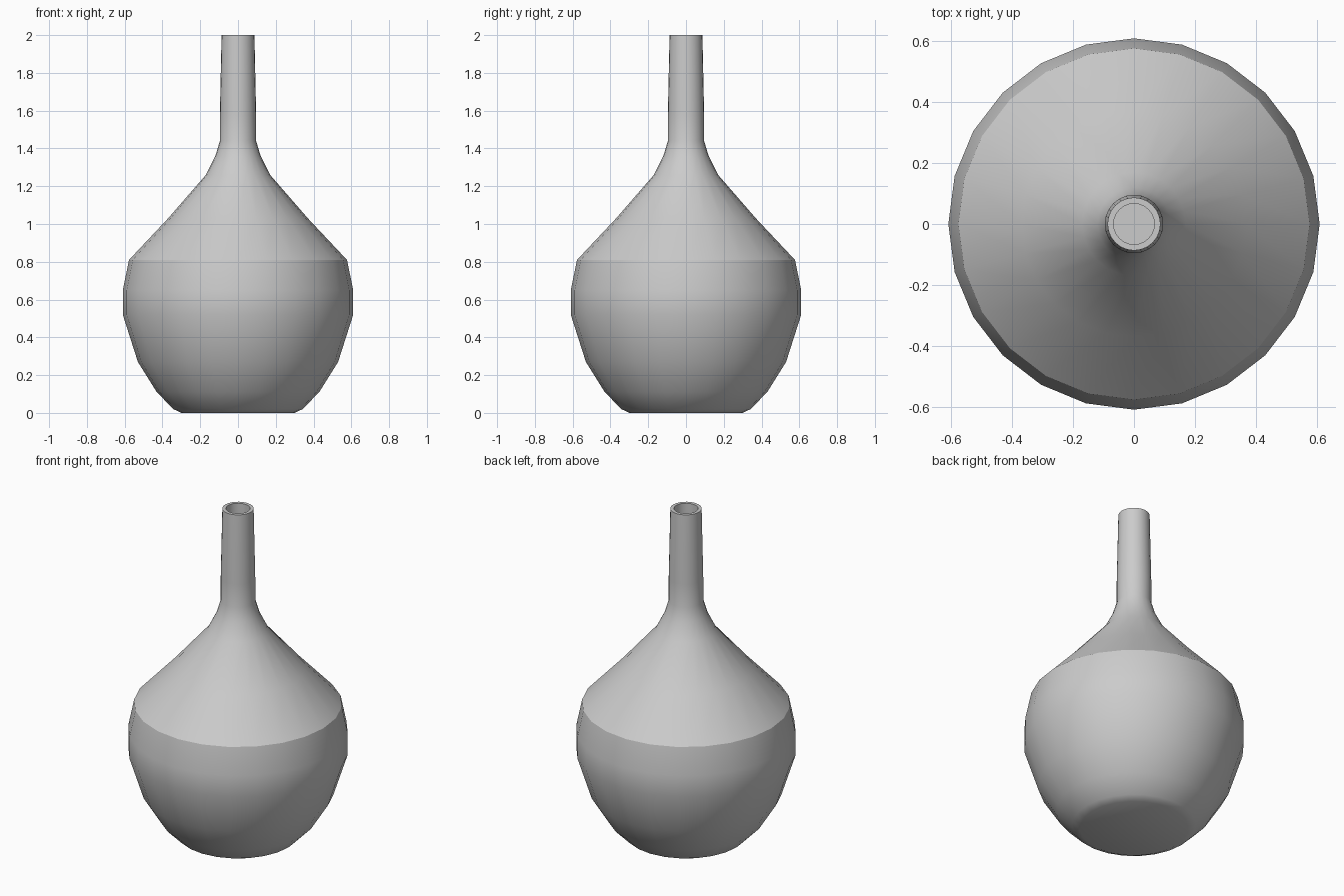
import bpy, bmesh, math

cube = bpy.data.objects.get("Cube")
if cube:
    bpy.data.objects.remove(cube, do_unlink=True)

SIDES = 24
WALL = 0.02

# Outer silhouette (radius, height), from foot to rim
outer = [(0.30, 0.0), (0.342, 0.02), (0.43, 0.11), (0.53, 0.27), (0.61, 0.52),
         (0.61, 0.65), (0.577, 0.81), (0.37, 1.03), (0.17, 1.26),
         (0.12, 1.36), (0.096, 1.44), (0.096, 1.58), (0.087, 2.0)]

# Inner silhouette follows the outer one at wall thickness, down to the floor
inner = [(r - WALL, z) for r, z in reversed(outer[2:])] + [(0.33, 0.03)]
profile = [(0, 0)] + outer + inner + [(0, 0.03)]

# Single grey clay material
clay = bpy.data.materials.new("grey_clay")
clay.use_nodes = True
colour = (0.6, 0.6, 0.6, 1)
clay.diffuse_color = colour
bsdf = next(n for n in clay.node_tree.nodes if n.type == 'BSDF_PRINCIPLED')
bsdf.inputs["Base Color"].default_value = colour

# Vase body: revolve the closed profile around the z axis
bm = bmesh.new()
verts = [bm.verts.new((r, 0, z)) for r, z in profile]
edges = [bm.edges.new(pair) for pair in zip(verts, verts[1:])]
bmesh.ops.spin(bm, geom=verts + edges, cent=(0, 0, 0), axis=(0, 0, 1),
               angle=math.tau, steps=SIDES, use_merge=False)
bmesh.ops.remove_doubles(bm, verts=bm.verts, dist=0.0005)
bmesh.ops.recalc_face_normals(bm, faces=bm.faces)

mesh = bpy.data.meshes.new("vase")
bm.to_mesh(mesh)
bm.free()
mesh.materials.append(clay)
vase = bpy.data.objects.new("vase", mesh)
bpy.context.collection.objects.link(vase)

# Smooth shading, keeping the shoulder and rim edges sharp
bpy.ops.object.select_all(action='DESELECT')
vase.select_set(True)
bpy.context.view_layer.objects.active = vase
bpy.ops.object.shade_smooth_by_angle(angle=math.radians(30))
